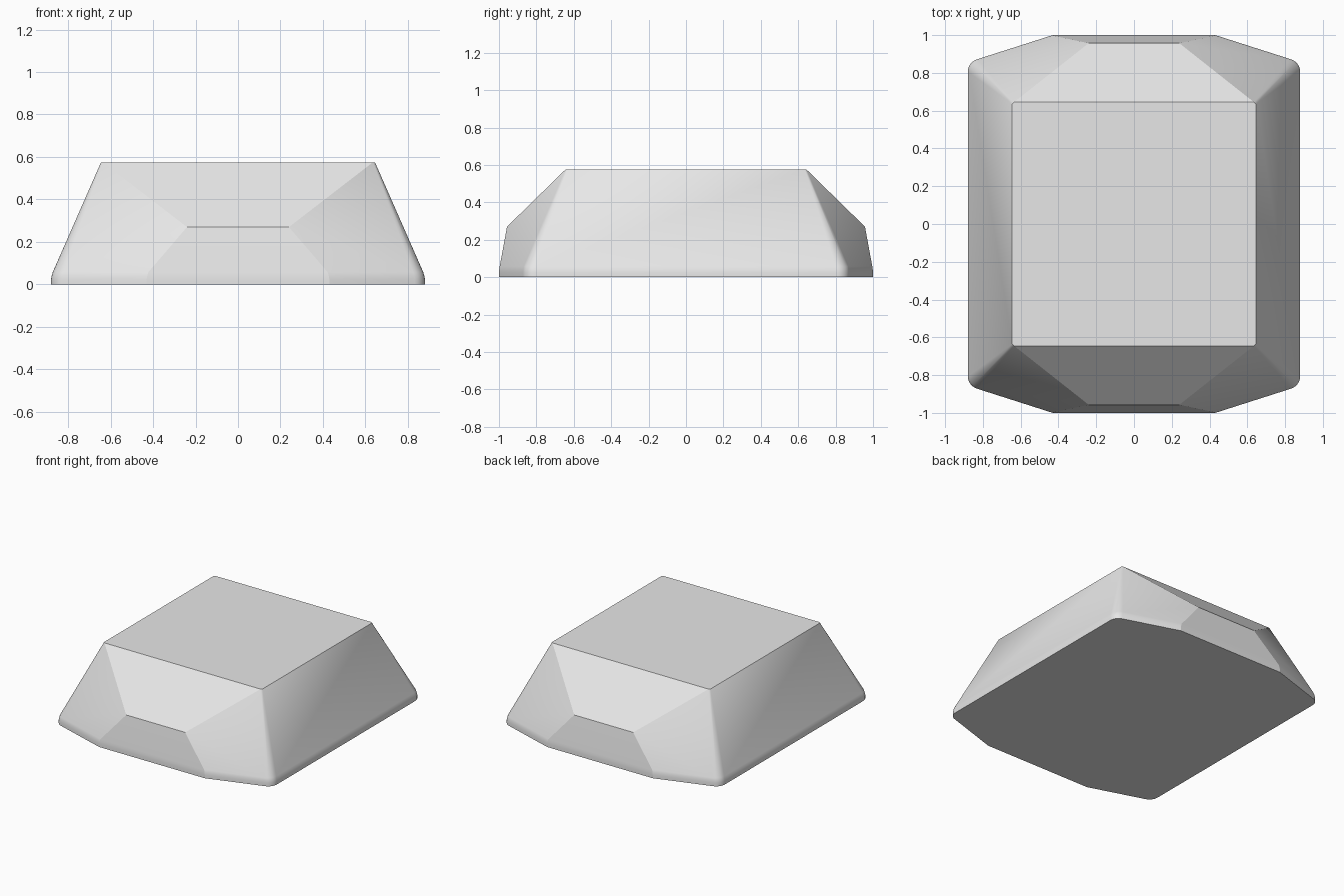
import bpy, bmesh, math

cube = bpy.data.objects.get("Cube")
if cube:
    bpy.data.objects.remove(cube, do_unlink=True)

# Plain grey material
grey = bpy.data.materials.new("plain grey")
grey.use_nodes = True
colour = (0.8, 0.8, 0.8, 1)
grey.diffuse_color = colour
grey.node_tree.nodes["Principled BSDF"].inputs["Base Color"].default_value = colour

# Key points of one quarter, mirrored to the other three
points = [(0.645, 0.635, 0.575), (0.635, 0.645, 0.575),  # flat top corner
          (0.24, 0.957, 0.27)]                           # end facet ridge
rim = [(0.43, 1.0)]                                      # base outline
for i in range(7):
    a = math.radians(i * 12)
    rim.append((0.81 + 0.07 * math.cos(a), 0.805 + 0.07 * math.sin(a)))

# Base rim: short upright wall with a softly rounded shoulder
for z, inset in ((0, 0), (0.025, 0), (0.042, 0.003), (0.058, 0.008)):
    points += [(x - inset, y - inset * 0.5, z) for x, y in rim]

bm = bmesh.new()
for x, y, z in points:
    for sx in (1, -1):
        for sy in (1, -1):
            bm.verts.new((sx * x, sy * y, z))

# Wrap the points in a faceted skin
hull = bmesh.ops.convex_hull(bm, input=bm.verts)
loose = [v for v in bm.verts if not v.link_faces]
bmesh.ops.delete(bm, geom=loose, context='VERTS')
bmesh.ops.dissolve_limit(bm, angle_limit=math.radians(0.5),
                         verts=bm.verts, edges=bm.edges)
bmesh.ops.recalc_face_normals(bm, faces=bm.faces)

mesh = bpy.data.meshes.new("faceted_block")
bm.to_mesh(mesh)
bm.free()
mesh.materials.append(grey)
block = bpy.data.objects.new("faceted_block", mesh)
bpy.context.collection.objects.link(block)

# Smooth the rounded corners, keep the facet edges crisp
bpy.ops.object.select_all(action='DESELECT')
block.select_set(True)
bpy.context.view_layer.objects.active = block
bpy.ops.object.shade_smooth_by_angle(angle=math.radians(17))
